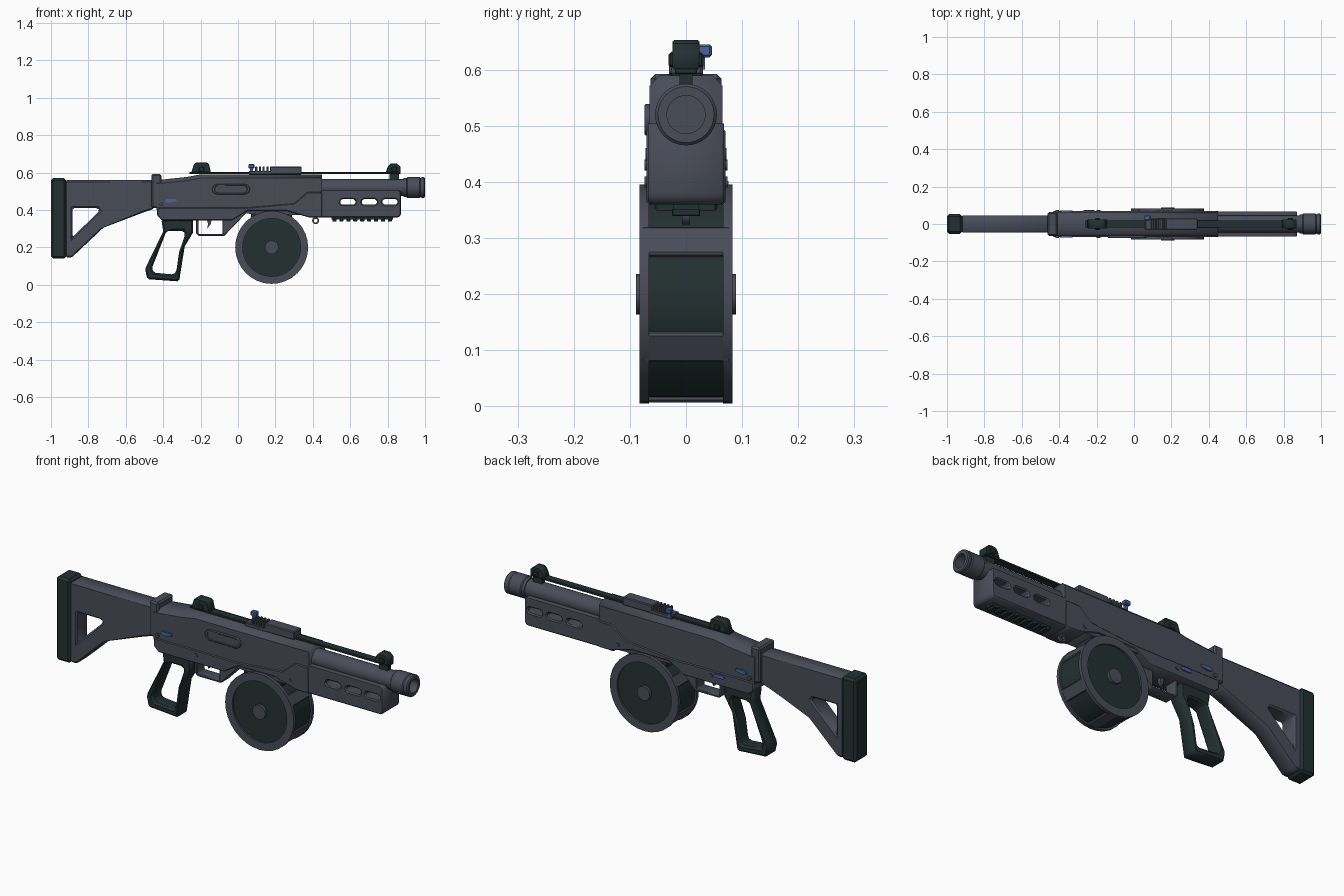
import bpy, bmesh, math
from mathutils import Matrix, Vector

if "Cube" in bpy.data.objects:
    bpy.data.objects.remove(bpy.data.objects["Cube"], do_unlink=True)


def material(name, r, g, b):
    m = bpy.data.materials.new(name)
    m.use_nodes = True
    m.diffuse_color = (r, g, b, 1)
    shader = next(n for n in m.node_tree.nodes if n.type == "BSDF_PRINCIPLED")
    shader.inputs["Base Color"].default_value = (r, g, b, 1)
    shader.inputs["Roughness"].default_value = 0.6
    return m


GREY = material("slate grey", 0.066, 0.073, 0.097)
DARK = material("dark green", 0.017, 0.03, 0.03)
BLUE = material("blue", 0.065, 0.127, 0.36)


def add(name, mesh, mat, bevel=0.0, smooth=False):
    mesh.materials.clear()
    mesh.materials.append(mat)
    ob = bpy.data.objects.new(name, mesh)
    bpy.context.scene.collection.objects.link(ob)
    if bevel:
        mod = ob.modifiers.new("edge", "BEVEL")
        mod.width, mod.segments = bevel, 1
        mod.limit_method, mod.angle_limit = "ANGLE", math.radians(35)
    if smooth:
        bpy.ops.object.select_all(action="DESELECT")
        ob.select_set(True)
        bpy.context.view_layer.objects.active = ob
        bpy.ops.object.shade_smooth_by_angle(angle=math.radians(35))
    return ob


def plate(name, mat, outline, half, holes=(), y=0.0, bevel=0.005, chamfer_above=None):
    """Side profile in x and z, with holes, extruded across y."""
    cu = bpy.data.curves.new(name + " outline", "CURVE")
    cu.dimensions, cu.fill_mode, cu.extrude = "2D", "BOTH", half
    for loop in (outline, *holes):
        sp = cu.splines.new("POLY")
        sp.points.add(len(loop) - 1)
        for p, (px, pz) in zip(sp.points, loop):
            p.co = (px, pz, 0, 1)
        sp.use_cyclic_u = True
    tmp = bpy.data.objects.new("outline", cu)
    bpy.context.scene.collection.objects.link(tmp)
    deps = bpy.context.evaluated_depsgraph_get()
    mesh = bpy.data.meshes.new_from_object(tmp.evaluated_get(deps))
    bpy.data.objects.remove(tmp, do_unlink=True)
    mesh.name = name
    bm = bmesh.new()
    bm.from_mesh(mesh)
    bmesh.ops.transform(bm, verts=bm.verts, matrix=Matrix.Rotation(math.pi / 2, 4, "X"))
    bmesh.ops.translate(bm, verts=bm.verts, vec=(0, y, 0))
    bmesh.ops.remove_doubles(bm, verts=bm.verts, dist=0.0001)
    if not holes:
        bmesh.ops.dissolve_limit(bm, angle_limit=0.01, verts=bm.verts, edges=bm.edges)
    bmesh.ops.recalc_face_normals(bm, faces=bm.faces)
    if chamfer_above is not None:
        top = [e for e in bm.edges if all(v.co.z > chamfer_above for v in e.verts)
               and e.verts[0].co.y * e.verts[1].co.y > 0
               and abs(e.verts[0].co.x - e.verts[1].co.x) > 0.02]
        bmesh.ops.bevel(bm, geom=top, offset=0.019, segments=1, affect="EDGES")
    bm.to_mesh(mesh)
    bm.free()
    return add(name, mesh, mat, bevel)


def box(name, mat, x, y, z, bevel=0.003):
    """Block given as (low, high) along each axis."""
    bm = bmesh.new()
    bmesh.ops.create_cube(bm, size=1)
    for v in bm.verts:
        v.co = Vector((r[0] + (c + 0.5) * (r[1] - r[0])) for c, r in zip(v.co, (x, y, z)))
    mesh = bpy.data.meshes.new(name)
    bm.to_mesh(mesh)
    bm.free()
    return add(name, mesh, mat, bevel)


def lathe(name, mat, profile, centre, axis, sides=32):
    """Closed (distance along axis, radius) profile turned around x or y."""
    a, side = (Vector((1, 0, 0)), Vector((0, 0, 1))) if axis == "x" else (Vector((0, 1, 0)), Vector((0, 0, 1)))
    c = Vector(centre)
    bm = bmesh.new()
    vs = [bm.verts.new(c + a * d + side * r) for d, r in profile]
    edges = [bm.edges.new((vs[i - 1], vs[i])) for i in range(len(vs))]
    bmesh.ops.spin(bm, geom=vs + edges, cent=c, axis=a, angle=2 * math.pi, steps=sides, use_merge=True)
    bmesh.ops.remove_doubles(bm, verts=bm.verts, dist=0.0001)
    bmesh.ops.recalc_face_normals(bm, faces=bm.faces)
    mesh = bpy.data.meshes.new(name)
    bm.to_mesh(mesh)
    bm.free()
    return add(name, mesh, mat, smooth=True)


def drum_part(name, mat, radius, y0, y1, inner=0.0):
    return lathe(name, mat, [(y0, inner), (y0, radius), (y1, radius), (y1, inner)], (0.18, 0, 0.2), "y")


def slot(x0, x1, z, r):
    """Long rounded hole."""
    pts = []
    for cx, start in ((x1 - r, -90), (x0 + r, 90)):
        for k in range(5):
            t = math.radians(start + 45 * k)
            pts.append((cx + r * math.cos(t), z + r * math.sin(t)))
    return pts


# Stock
box("butt_pad", DARK, (-1, -0.918), (-0.053, 0.053), (0.14, 0.57), 0.012)
plate("stock", GREY, [(-0.92, 0.56), (-0.45, 0.56), (-0.45, 0.405), (-0.51, 0.385), (-0.72, 0.305),
                      (-0.89, 0.145), (-0.92, 0.145)], 0.045,
      [[(-0.885, 0.41), (-0.75, 0.41), (-0.74, 0.395), (-0.885, 0.255)]], bevel=0.008)
box("stock_collar", GREY, (-0.463, -0.41), (-0.063, 0.063), (0.41, 0.592), 0.008)

# Receiver
plate("upper_receiver", GREY, [(-0.435, 0.56), (-0.41, 0.562), (-0.27, 0.577), (-0.2, 0.59), (0.45, 0.59),
                               (0.45, 0.37), (0.05, 0.38), (-0.435, 0.4)], 0.065, chamfer_above=0.55, bevel=0)
plate("lower_receiver", GREY, [(-0.432, 0.412), (0.04, 0.412), (0.3, 0.435), (0.37, 0.495), (0.45, 0.495),
                               (0.45, 0.36), (0.38, 0.36), (0.26, 0.395), (0.05, 0.395), (-0.03, 0.345),
                               (-0.405, 0.345), (-0.432, 0.37)], 0.07, bevel=0.004)
plate("ejection_port", GREY, slot(-0.14, 0.065, 0.511, 0.028), 0.006, [slot(-0.125, 0.05, 0.511, 0.02)], -0.068, 0.002)
plate("ejection_cover", GREY, slot(-0.125, 0.05, 0.511, 0.02), 0.004, y=-0.066, bevel=0)

# Trigger group
plate("trigger_guard", GREY, [(-0.225, 0.36), (-0.225, 0.275), (-0.21, 0.26), (-0.075, 0.26), (0.055, 0.395),
                              (0.02, 0.41), (-0.225, 0.41)], 0.033,
      [[(-0.21, 0.36), (-0.21, 0.272), (-0.083, 0.272), (-0.083, 0.36)]], bevel=0.003)
plate("trigger", GREY, [(-0.17, 0.36), (-0.14, 0.36), (-0.145, 0.325), (-0.165, 0.3), (-0.16, 0.325)], 0.01, bevel=0)
plate("pistol_grip", DARK, [(-0.41, 0.35), (-0.24, 0.35), (-0.24, 0.28), (-0.285, 0.205), (-0.315, 0.018),
                            (-0.485, 0.03), (-0.497, 0.085), (-0.4, 0.285)], 0.04,
      [[(-0.382, 0.288), (-0.292, 0.288), (-0.282, 0.27), (-0.315, 0.175), (-0.33, 0.07), (-0.345, 0.055),
        (-0.45, 0.065), (-0.46, 0.09)]], bevel=0.009)

# Drum magazine with rims, hubs and cross bands
drum_part("drum_body", DARK, 0.186, -0.074, 0.074)
for s, label in ((-1, "right"), (1, "left")):
    y0, y1 = sorted((s * 0.066, s * 0.083))
    drum_part("drum_rim_" + label, GREY, 0.195, y0, y1, 0.155)
    y0, y1 = sorted((s * 0.07, s * 0.089))
    drum_part("drum_hub_" + label, GREY, 0.036, y0, y1)
for k in range(6):
    band = box(f"drum_band_{k + 1}", GREY, (0.17, 0.193), (-0.08, 0.08), (-0.029, 0.029), 0.004)
    band.location = (0.18, 0, 0.2)
    band.rotation_euler.y = math.radians(30 + 60 * k)
box("magazine_tower", DARK, (0.07, 0.29), (-0.055, 0.055), (0.33, 0.4))

# Barrel and muzzle
lathe("barrel", GREY, [(0.4, 0), (0.4, 0.046), (0.9, 0.046), (0.9, 0)], (0, 0, 0.52), "x")
lathe("muzzle", GREY, [(0.885, 0.03), (0.885, 0.05), (0.9, 0.05), (0.905, 0.055), (0.97, 0.055), (0.975, 0.051),
                       (0.982, 0.055), (0.995, 0.055), (1, 0.05), (1, 0.034), (0.93, 0.034), (0.93, 0)],
      (0, 0, 0.52), "x")

# Forend with through slots and a toothed lower rail
plate("forend", GREY, [(0.44, 0.505), (0.865, 0.505), (0.872, 0.495), (0.872, 0.375), (0.86, 0.36), (0.44, 0.36)],
      0.068, [slot(x, x + 0.085, 0.443, 0.015) for x in (0.545, 0.66, 0.77)], bevel=0.007)
box("lower_rail", DARK, (0.5, 0.83), (-0.022, 0.022), (0.35, 0.362), 0)
for k in range(9):
    x = 0.505 + 0.037 * k
    box(f"lower_rail_tooth_{k + 1}", DARK, (x, x + 0.022), (-0.025, 0.025), (0.339, 0.352), 0.002)
lathe("sling_loop", GREY, [(-0.007, 0.01), (-0.007, 0.019), (0.007, 0.019), (0.007, 0.01)], (0.415, 0.0, 0.343), "y", 12)

# Top rib, sights and accessory rail
box("top_rib", DARK, (-0.26, 0.87), (-0.02, 0.02), (0.592, 0.603), 0.002)
box("rib_post", DARK, (0.81, 0.86), (-0.012, 0.012), (0.555, 0.595), 0)
plate("rear_sight", DARK, [(-0.25, 0.6), (-0.235, 0.645), (-0.225, 0.653), (-0.165, 0.653), (-0.155, 0.645),
                           (-0.145, 0.6)], 0.024, bevel=0.003)
plate("front_sight", DARK, [(0.79, 0.6), (0.8, 0.63), (0.815, 0.648), (0.85, 0.648), (0.87, 0.63), (0.87, 0.6)],
      0.024, bevel=0.003)
for x, label in ((-0.195, "rear"), (0.835, "front")):
    box(label + "_sight_pin", DARK, (x - 0.014, x + 0.014), (-0.031, 0.031), (0.605, 0.63))
box("accessory_rail", GREY, (0.17, 0.34), (-0.03, 0.03), (0.59, 0.632), 0.004)
box("accessory_rail_base", GREY, (0.06, 0.18), (-0.03, 0.03), (0.588, 0.608))
for k in range(4):
    x = 0.092 + 0.02 * k
    box(f"accessory_rail_tooth_{k + 1}", GREY, (x, x + 0.011), (-0.028, 0.028), (0.605, 0.632), 0.002)

# Blue controls
box("charging_handle", BLUE, (0.055, 0.088), (0.02, 0.046), (0.622, 0.645), 0.004)
box("charging_handle_stem", BLUE, (0.064, 0.08), (0.022, 0.034), (0.6, 0.625), 0)
for s, label in ((-1, "right"), (1, "left")):
    plate("selector_" + label, BLUE, [(-0.395, 0.445), (-0.38, 0.46), (-0.33, 0.458), (-0.33, 0.445), (-0.37, 0.438)],
          0.004, y=s * 0.068, bevel=0)
plate("magazine_release_left", BLUE, slot(-0.27, -0.21, 0.393, 0.009), 0.004, y=0.072, bevel=0)

# Side pins
for i, (x, z) in enumerate(((-0.19, 0.385), (0.34, 0.4), (-0.41, 0.43))):
    lathe(f"receiver_pin_{i + 1}", GREY, [(-0.074, 0), (-0.074, 0.01), (0.074, 0.01), (0.074, 0)], (x, 0, z), "y", 12)
